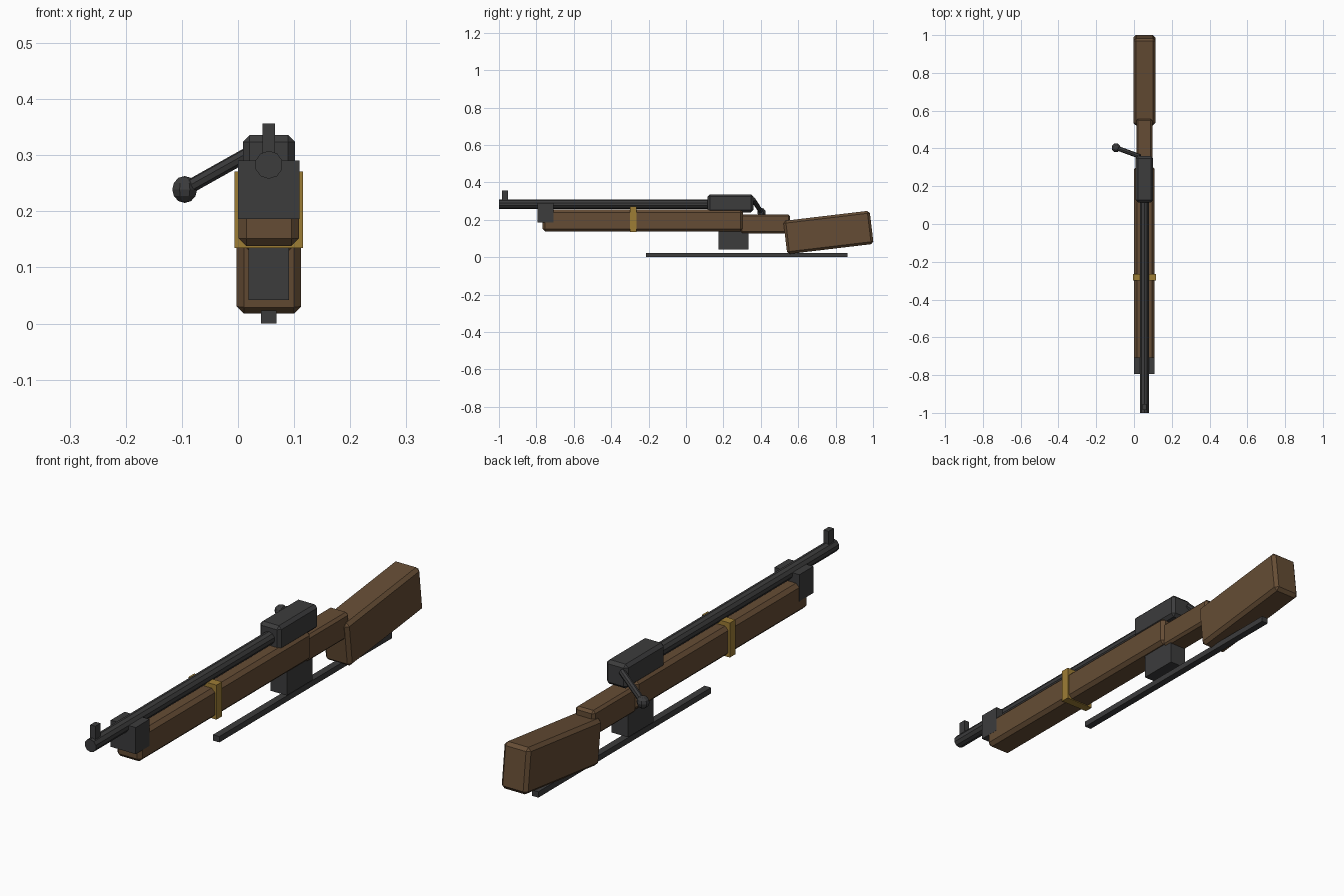
import bpy
import math
from mathutils import Vector

cube = bpy.data.objects.get("Cube")
if cube:
    bpy.data.objects.remove(cube, do_unlink=True)

CX = 0.055  # centre plane of the rifle


def material(name, rgb):
    m = bpy.data.materials.new(name)
    m.use_nodes = True
    color = (*rgb, 1.0)
    m.diffuse_color = color
    m.node_tree.nodes["Principled BSDF"].inputs["Base Color"].default_value = color
    return m


steel = material("dark steel", (0.045, 0.045, 0.046))
wood = material("brown wood", (0.13, 0.073, 0.035))
brass = material("brass", (0.34, 0.205, 0.036))


def finish(name, mat):
    ob = bpy.context.object
    ob.name = name
    ob.data.name = name
    ob.data.materials.append(mat)
    return ob


def box(name, mat, width, y, z, chamfer=0.0, tilt=0.0):
    """Box on the centre plane, spanning the y and z ranges."""
    centre = (CX, sum(y) / 2, sum(z) / 2)
    bpy.ops.mesh.primitive_cube_add(size=1, location=centre)
    ob = finish(name, mat)
    ob.scale = (width, y[1] - y[0], z[1] - z[0])
    bpy.ops.object.transform_apply(location=False, rotation=False, scale=True)
    ob.rotation_euler.x = tilt
    if chamfer:
        mod = ob.modifiers.new("Chamfer", "BEVEL")
        mod.width = chamfer
        mod.segments = 1
    return ob


def rod(name, mat, start, end, radius, sides):
    a, b = Vector(start), Vector(end)
    bpy.ops.mesh.primitive_cylinder_add(
        vertices=sides, radius=radius, depth=(b - a).length, location=(a + b) / 2)
    ob = finish(name, mat)
    ob.rotation_euler = (b - a).to_track_quat("Z", "Y").to_euler()
    return ob


# Wooden stock
box("forestock", wood, 0.108, (-0.767, 0.305), (0.138, 0.254), 0.014)
box("wrist", wood, 0.086, (0.29, 0.557), (0.127, 0.229), 0.01)
box("butt", wood, 0.115, (0.529, 0.994), (0.043, 0.222), 0.013, math.radians(6.8))

# Barrel, sight and nose cap
rod("barrel", steel, (CX, -1.0, 0.283), (CX, 0.2, 0.283), 0.025, 10)
box("front_sight", steel, 0.022, (-0.985, -0.953), (0.29, 0.357))
box("nose_cap", steel, 0.1095, (-0.795, -0.708), (0.186, 0.291))

# Receiver, magazine and band
box("receiver", steel, 0.093, (0.115, 0.36), (0.24, 0.336), 0.012)
box("magazine", steel, 0.072, (0.175, 0.334), (0.042, 0.2))
box("barrel_band", brass, 0.122, (-0.3, -0.265), (0.135, 0.271))

# Strap strip under the rifle
box("lower_strip", steel, 0.028, (-0.215, 0.863), (0.0, 0.023))

# Bolt handle with its knob
knob = (-0.095, 0.404, 0.239)
rod("bolt_handle", steel, (0.03, 0.358, 0.309), knob, 0.0125, 8)
bpy.ops.mesh.primitive_uv_sphere_add(
    segments=8, ring_count=6, radius=0.024, location=knob,
    rotation=(0, 0, math.radians(22.5)))
finish("bolt_knob", steel)
